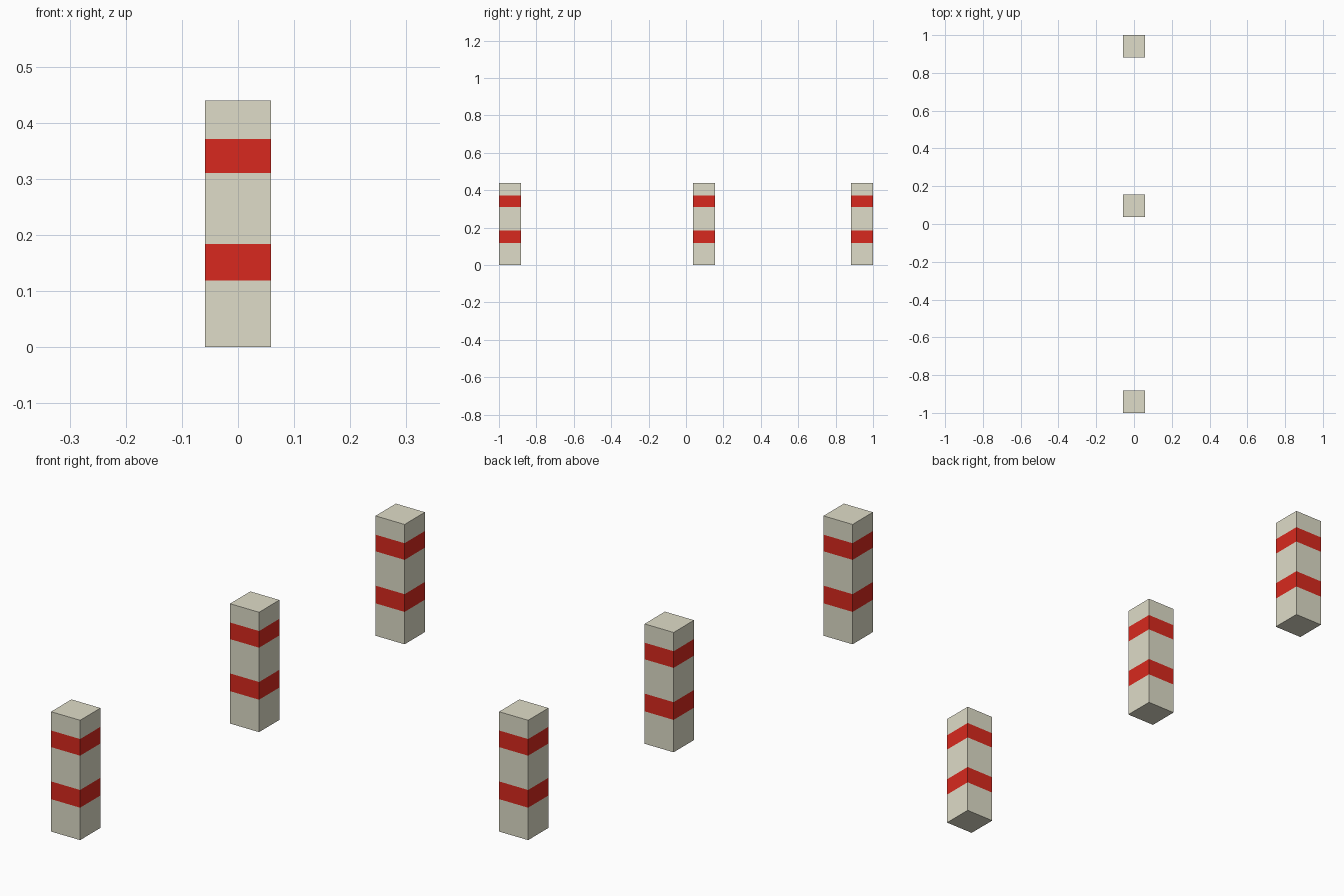
import bpy, bmesh

if "Cube" in bpy.data.objects:
    bpy.data.objects.remove(bpy.data.objects["Cube"])

WIDTH, HEIGHT = 0.118, 0.44
BANDS = [(0.119, 0.184), (0.31, 0.371)]   # red stripe heights


def material(name, color):
    m = bpy.data.materials.new(name)
    m.diffuse_color = (*color, 1.0)
    m.use_nodes = True
    m.node_tree.nodes["Principled BSDF"].inputs["Base Color"].default_value = m.diffuse_color
    return m


stone = material("pale_concrete", (0.735, 0.716, 0.578))
red = material("red_paint", (0.69, 0.022, 0.013))


def bollard(name, y):
    # Square post, sliced at the stripe edges
    bm = bmesh.new()
    bmesh.ops.create_cube(bm, size=1.0)
    bmesh.ops.scale(bm, vec=(WIDTH, WIDTH, HEIGHT), verts=bm.verts)
    bmesh.ops.translate(bm, vec=(0, 0, HEIGHT / 2), verts=bm.verts)
    for z in [edge for band in BANDS for edge in band]:
        bmesh.ops.bisect_plane(bm, geom=bm.verts[:] + bm.edges[:] + bm.faces[:],
                               plane_co=(0, 0, z), plane_no=(0, 0, 1))
    # Red stripes on the side faces by height
    bm.normal_update()
    for f in bm.faces:
        z = f.calc_center_median().z
        side = abs(f.normal.z) < 0.5
        f.material_index = int(side and any(a < z < b for a, b in BANDS))
    me = bpy.data.meshes.new(name)
    bm.to_mesh(me)
    bm.free()
    me.materials.append(stone)
    me.materials.append(red)
    ob = bpy.data.objects.new(name, me)
    ob.location.y = y
    bpy.context.collection.objects.link(ob)


# Row of three posts, the middle one off centre
for name, y in [("front_bollard", -0.941), ("middle_bollard", 0.097), ("back_bollard", 0.941)]:
    bollard(name, y)
